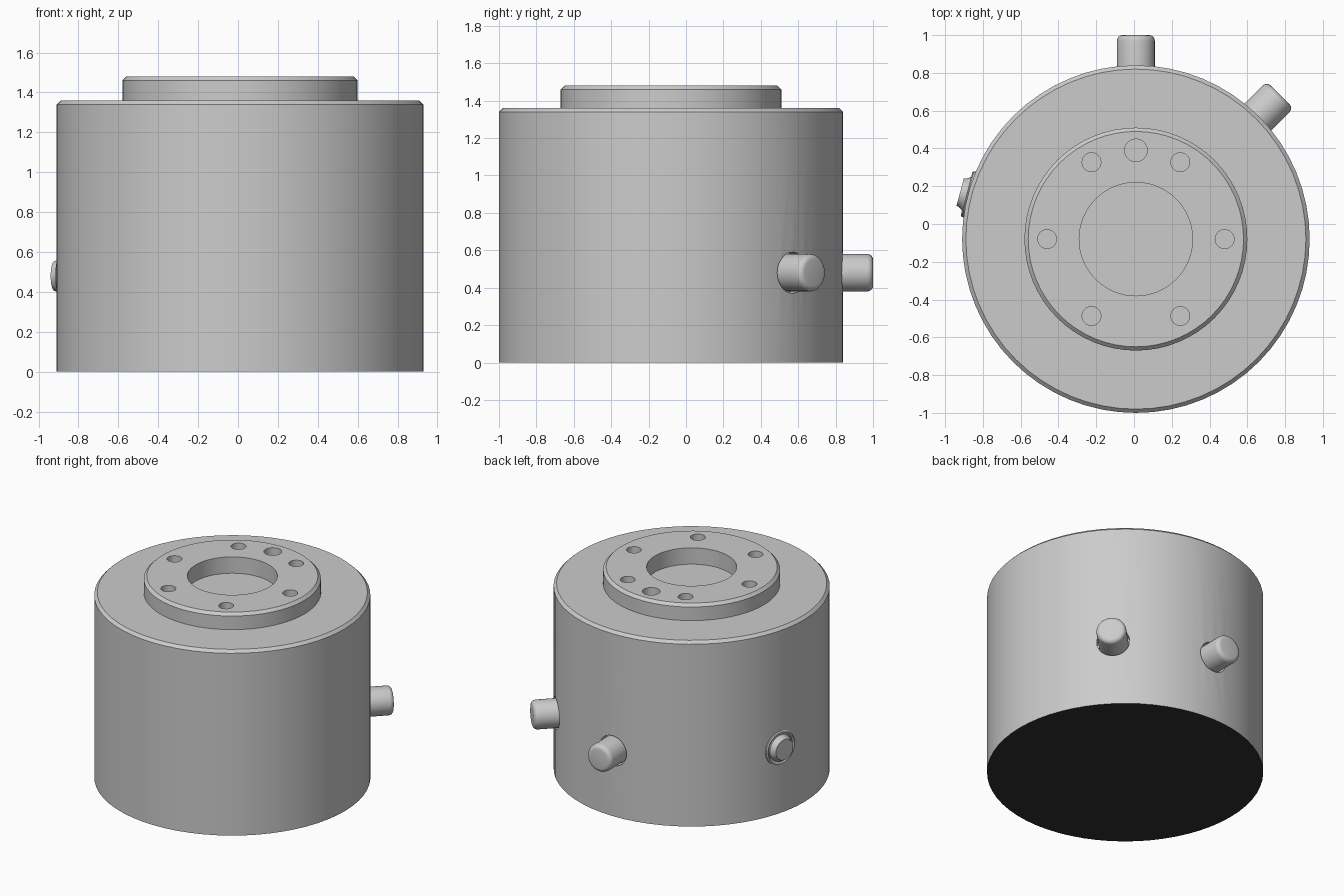
import bpy, bmesh, math
from mathutils import Matrix, Vector

if "Cube" in bpy.data.objects:
    bpy.data.objects.remove(bpy.data.objects["Cube"], do_unlink=True)

CENTRE = Vector((0.01, -0.08, 0))
PORT_HEIGHT = 0.48
BODY_TOP, FLANGE_TOP = 1.36, 1.48


def material(name, value):
    mat = bpy.data.materials.new(name)
    mat.use_nodes = True
    colour = (value, value, value, 1)
    mat.diffuse_color = colour
    mat.node_tree.nodes["Principled BSDF"].inputs["Base Color"].default_value = colour
    return mat


grey = material("light grey", 0.6)
dark = material("dark underside", 0.03)


def lathe(name, profile, segments, matrix):
    """Revolve (radius, height) points around the local z axis."""
    bm = bmesh.new()
    verts = [bm.verts.new((r, 0, h)) for r, h in profile]
    edges = [bm.edges.new(pair) for pair in zip(verts, verts[1:])]
    bmesh.ops.spin(bm, geom=verts + edges, cent=(0, 0, 0), axis=(0, 0, 1),
                   angle=math.tau, steps=segments, use_duplicate=False)
    bmesh.ops.remove_doubles(bm, verts=bm.verts, dist=0.0001)
    bmesh.ops.recalc_face_normals(bm, faces=bm.faces)
    mesh = bpy.data.meshes.new(name)
    bm.to_mesh(mesh)
    bm.free()
    obj = bpy.data.objects.new(name, mesh)
    obj.matrix_world = matrix
    bpy.context.collection.objects.link(obj)
    mesh.materials.append(grey)
    return obj


def smooth(obj):
    bpy.ops.object.select_all(action="DESELECT")
    obj.select_set(True)
    bpy.context.view_layer.objects.active = obj
    bpy.ops.object.shade_smooth_by_angle(angle=math.radians(30))


def cut(obj, cutters):
    """Subtract the cutters, bake the result and drop them."""
    bpy.context.view_layer.objects.active = obj
    for cutter in cutters:
        mod = obj.modifiers.new("cut", "BOOLEAN")
        mod.operation, mod.solver, mod.object = "DIFFERENCE", "EXACT", cutter
        bpy.ops.object.modifier_apply(modifier=mod.name)
        bpy.data.objects.remove(cutter, do_unlink=True)


def outward(degrees):
    """Frame whose z axis points out of the body wall."""
    return (Matrix.Translation(CENTRE + Vector((0, 0, PORT_HEIGHT)))
            @ Matrix.Rotation(math.radians(degrees), 4, "Z")
            @ Matrix.Rotation(math.pi / 2, 4, "Y"))


upright = Matrix.Translation(CENTRE)

# Main housing with a chamfered top rim and dark underside
body = lathe("housing", [(0, 0), (0.92, 0), (0.92, BODY_TOP - 0.02),
                         (0.9, BODY_TOP), (0, BODY_TOP)], 64, upright)
body.data.materials.append(dark)
for face in body.data.polygons:
    face.material_index = 1 if face.normal.z < -0.9 else 0

# Pockets around the two connectors
cut(body, [lathe("pocket_cutter", [(0, 0.86), (0.11, 0.86), (0.11, 1.1), (0, 1.1)],
                 32, outward(a)) for a in (45, 90)])
smooth(body)

# Mounting flange: a ring with six bolt holes and one larger pin hole
flange = lathe("mounting_flange",
               [(0.3, BODY_TOP), (0.59, BODY_TOP), (0.59, FLANGE_TOP - 0.02),
                (0.57, FLANGE_TOP), (0.3, FLANGE_TOP), (0.3, BODY_TOP)], 64, upright)
holes = [(angle, 0.05) for angle in range(0, 360, 60)] + [(90, 0.06)]
cutters = []
for angle, radius in holes:
    place = upright @ Matrix.Rotation(math.radians(angle), 4, "Z") @ Matrix.Translation((0.47, 0, 0))
    cutters.append(lathe("hole_cutter", [(0, 1.3), (radius, 1.3), (radius, 1.6), (0, 1.6)],
                         24, place))
cut(flange, cutters)
smooth(flange)

# Connectors with rounded ends
fillet = [(0.07 + 0.03 * math.cos(t), 1.05 + 0.03 * math.sin(t))
          for t in (i * math.pi / 8 for i in range(5))]
for name, angle in (("rear_connector", 90), ("rear_left_connector", 45)):
    smooth(lathe(name, [(0, 0.85), (0.1, 0.85)] + fillet + [(0, 1.08)], 32, outward(angle)))

# Low plug on the right wall, seated inside a thin collar
smooth(lathe("plug", [(0, 0.88), (0.095, 0.88), (0.095, 0.925), (0.08, 0.945),
                      (0.075, 0.963), (0, 0.963)], 32, outward(165)))
smooth(lathe("plug_collar", [(0.105, 0.88), (0.125, 0.88), (0.125, 0.922),
                             (0.115, 0.928), (0.105, 0.922), (0.105, 0.88)], 32, outward(165)))
